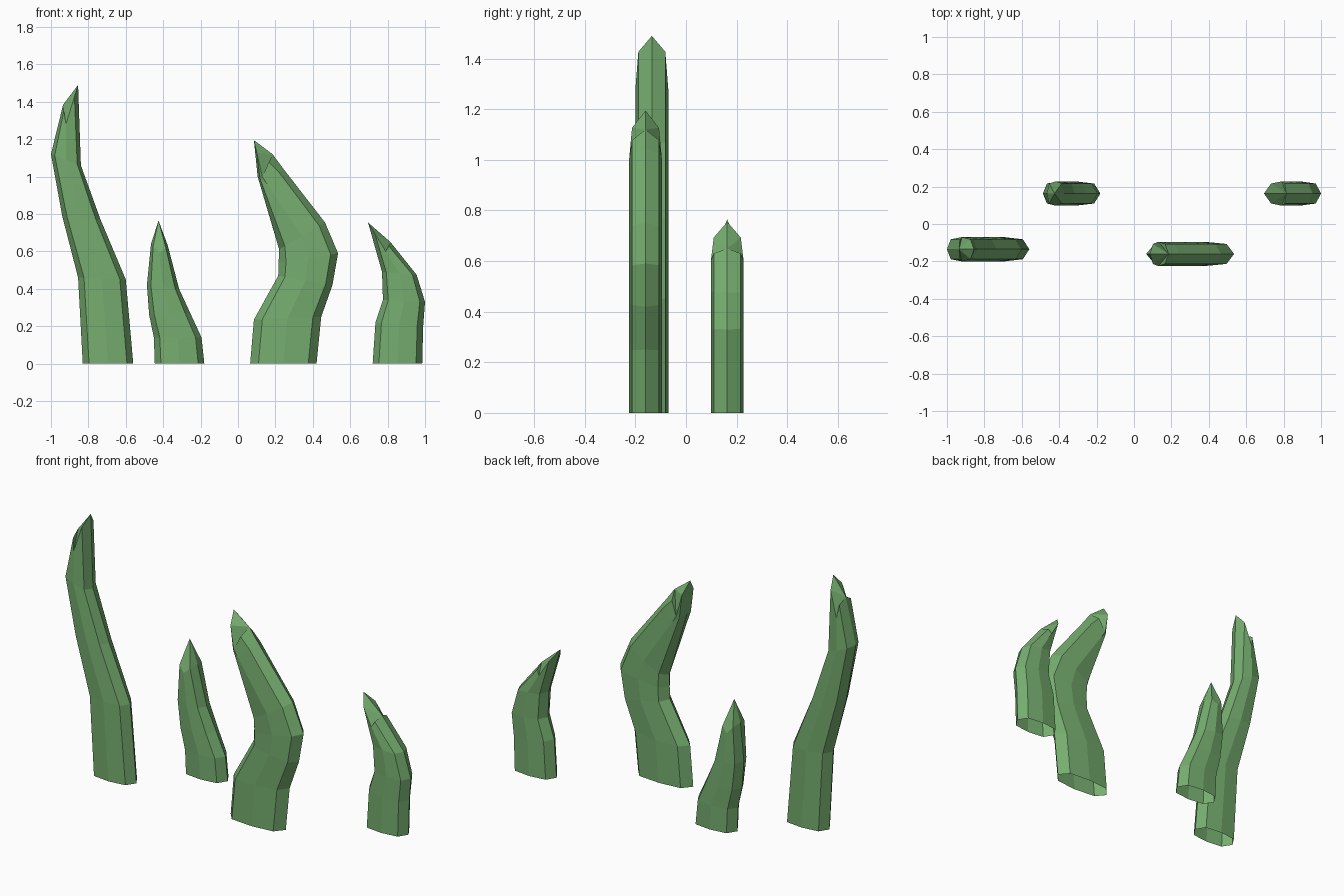
import bpy, bmesh
from mathutils import Vector

if "Cube" in bpy.data.objects:
    bpy.data.objects.remove(bpy.data.objects["Cube"])

green = bpy.data.materials.new("grass_green")
green.diffuse_color = (0.18, 0.42, 0.16, 1)
green.use_nodes = True
green.node_tree.nodes["Principled BSDF"].inputs["Base Color"].default_value = green.diffuse_color
HALF = 0.065  # half thickness of every blade


def ring(left, right, mid=None, toward=0.25):
    """Flattened octagon spanning left..right in the xz plane: left edge, front, right edge, back."""
    l, r = Vector(left), Vector(right)
    m = Vector(mid) if mid else (l + r) / 2
    dl, dr = l.lerp(m, toward), r.lerp(m, toward)
    d = HALF * 0.82
    pts = [(l, 0), (dl, -d), (m, -HALF), (dr, -d), (r, 0), (dr, d), (m, HALF), (dl, d)]
    return [(p.x, y, p.y) for p, y in pts]


def blade(name, y, sections, end, apex=None, ridge_from=0):
    """Loft the sections, then close with an apex point or a ridge fanned from one edge point."""
    bm = bmesh.new()
    loops = [[bm.verts.new(c) for c in ring(*s)] for s in sections + [end]]
    for a, b in zip(loops, loops[1:]):
        for i in range(8):
            j = (i + 1) % 8
            bm.faces.new((a[i], a[j], b[j], b[i]))
    top = loops[-1]
    if apex:
        tip = bm.verts.new((apex[0], 0, apex[1]))
        for i in range(8):
            bm.faces.new((top[i], top[(i + 1) % 8], tip))
    else:
        order = top[ridge_from:] + top[:ridge_from]
        for i in range(1, 7):
            bm.faces.new((order[0], order[i], order[i + 1]))
    bmesh.ops.recalc_face_normals(bm, faces=bm.faces)
    mesh = bpy.data.meshes.new(name)
    bm.to_mesh(mesh)
    bm.free()
    mesh.materials.append(green)
    obj = bpy.data.objects.new(name, mesh)
    obj.location.y = y
    bpy.context.collection.objects.link(obj)


# Tall blade on the left, tip on its right edge
blade("tall_blade", -0.135, [
    ((-0.83, 0), (-0.56, 0)),
    ((-0.855, 0.46), (-0.60, 0.45)),
    ((-0.94, 0.79), (-0.735, 0.77)),
    ((-1.0, 1.12), (-0.84, 1.06)),
], ((-0.935, 1.385), (-0.855, 1.49), (-0.92, 1.28), 0.3))

# Short straight blade at the back, central tip
blade("short_blade", 0.163, [
    ((-0.445, 0), (-0.18, 0)),
    ((-0.45, 0.14), (-0.195, 0.14)),
    ((-0.475, 0.26), (-0.255, 0.27)),
    ((-0.487, 0.42), (-0.315, 0.40)),
], ((-0.465, 0.64), (-0.375, 0.63), (-0.42, 0.59)), apex=(-0.425, 0.765))

# Wide bent blade at the front, tip on its left edge
blade("bent_blade", -0.16, [
    ((0.065, 0), (0.42, 0)),
    ((0.085, 0.235), (0.445, 0.25)),
    ((0.215, 0.47), (0.505, 0.42)),
    ((0.217, 0.54), (0.535, 0.59)),
    ((0.22, 0.61), (0.465, 0.755)),
    ((0.105, 1.0), (0.24, 1.045), (0.155, 0.96)),
], ((0.085, 1.195), (0.185, 1.12), (0.13, 1.0), 0.35), ridge_from=4)

# Short curved blade at the back right, tip on its left edge
blade("curved_blade", 0.163, [
    ((0.72, 0), (0.985, 0)),
    ((0.735, 0.22), (0.99, 0.2)),
    ((0.775, 0.34), (1.0, 0.33)),
    ((0.77, 0.49), (0.955, 0.475)),
], ((0.695, 0.755), (0.815, 0.65), (0.79, 0.60), 0.4), ridge_from=4)
